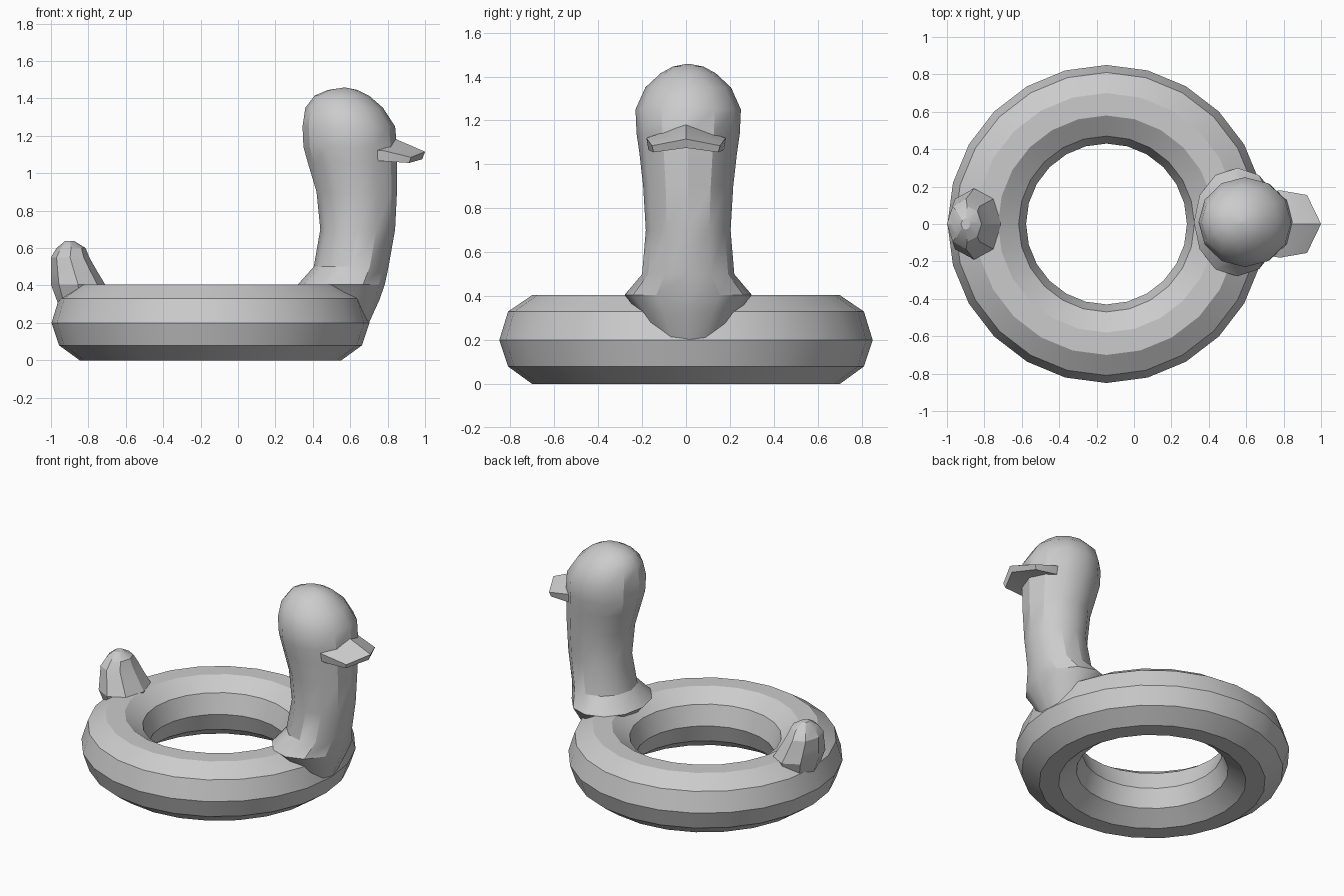
import bpy, bmesh
from math import sin, cos, pi, radians

if "Cube" in bpy.data.objects:
    bpy.data.objects.remove(bpy.data.objects["Cube"])


def finish(name, bm, angle):
    bmesh.ops.recalc_face_normals(bm, faces=bm.faces)
    me = bpy.data.meshes.new(name)
    bm.to_mesh(me)
    bm.free()
    ob = bpy.data.objects.new(name, me)
    bpy.context.collection.objects.link(ob)
    bpy.ops.object.select_all(action='DESELECT')
    ob.select_set(True)
    bpy.context.view_layer.objects.active = ob
    bpy.ops.object.shade_smooth_by_angle(angle=radians(angle))
    return ob


def skin(name, rings, closed=False, angle=30):
    """Bridge equal-length loops of points; cap the ends unless closed."""
    bm = bmesh.new()
    loops = [[bm.verts.new(p) for p in ring] for ring in rings]
    n = len(loops[0])
    pairs = list(zip(loops, loops[1:])) + ([(loops[-1], loops[0])] if closed else [])
    for a, b in pairs:
        for i in range(n):
            j = (i + 1) % n
            bm.faces.new((a[i], a[j], b[j], b[i]))
    if not closed:
        bm.faces.new(loops[0])
        bm.faces.new(loops[-1])
    return finish(name, bm, angle)


def ovals(sections, sides, cy=0.0):
    """Horizontal ovals from (z, x_min, x_max, half_width)."""
    return [[((a + b) / 2 + (b - a) / 2 * cos(2 * pi * i / sides),
              cy + w * sin(2 * pi * i / sides), z) for i in range(sides)]
            for z, a, b, w in sections]


# Float ring: eight-sided tube swept in 24 steps
profile = [(0.85, 0.2), (0.81, 0.33), (0.70, 0.405), (0.58, 0.405),
           (0.47, 0.33), (0.43, 0.2), (0.47, 0.08), (0.58, 0.0),
           (0.70, 0.0), (0.81, 0.08)]
skin("float_ring", [[(-0.147 + r * cos(t), r * sin(t), z) for r, z in profile]
                    for t in (2 * pi * k / 24 for k in range(24))], closed=True)

# Neck and head, flared where it meets the ring
neck = [(0.20, 0.45, 0.70, 0.15), (0.32, 0.40, 0.755, 0.22),
        (0.405, 0.32, 0.785, 0.29), (0.50, 0.405, 0.805, 0.21),
        (0.70, 0.44, 0.84, 0.193), (0.90, 0.42, 0.85, 0.205),
        (1.05, 0.375, 0.85, 0.222), (1.14, 0.35, 0.85, 0.235),
        (1.25, 0.345, 0.84, 0.24), (1.35, 0.36, 0.775, 0.195),
        (1.415, 0.41, 0.70, 0.125), (1.445, 0.48, 0.64, 0.07),
        (1.457, 0.56, 0.58, 0.01)]
skin("neck_and_head", ovals(neck, 12, 0.01))

# Tail
tail = [(0.27, -0.95, -0.74, 0.14), (0.405, -1.0, -0.71, 0.19),
        (0.48, -1.0, -0.755, 0.16), (0.55, -1.0, -0.795, 0.135),
        (0.60, -0.97, -0.815, 0.095), (0.637, -0.925, -0.875, 0.03)]
skin("tail", ovals(tail, 8), angle=25)

# Bill: three arched cross-sections (ridge x, side x, half-width, ridge z, side z, under-side z, under-middle z)
bill = [(0.74, 0.72, 0.17, 1.185, 1.125, 1.07, 1.10),
        (0.85, 0.78, 0.18, 1.18, 1.12, 1.065, 1.085),
        (1.0, 0.925, 0.155, 1.115, 1.085, 1.055, 1.075)]
skin("bill", [[(xr, 0, zr), (xs, w, zs), (xs - 0.01, w * 0.95, zu),
               (xr - 0.015, 0, zm), (xs - 0.01, -w * 0.95, zu), (xs, -w, zs)]
              for xr, xs, w, zr, zs, zu, zm in bill], angle=20)
